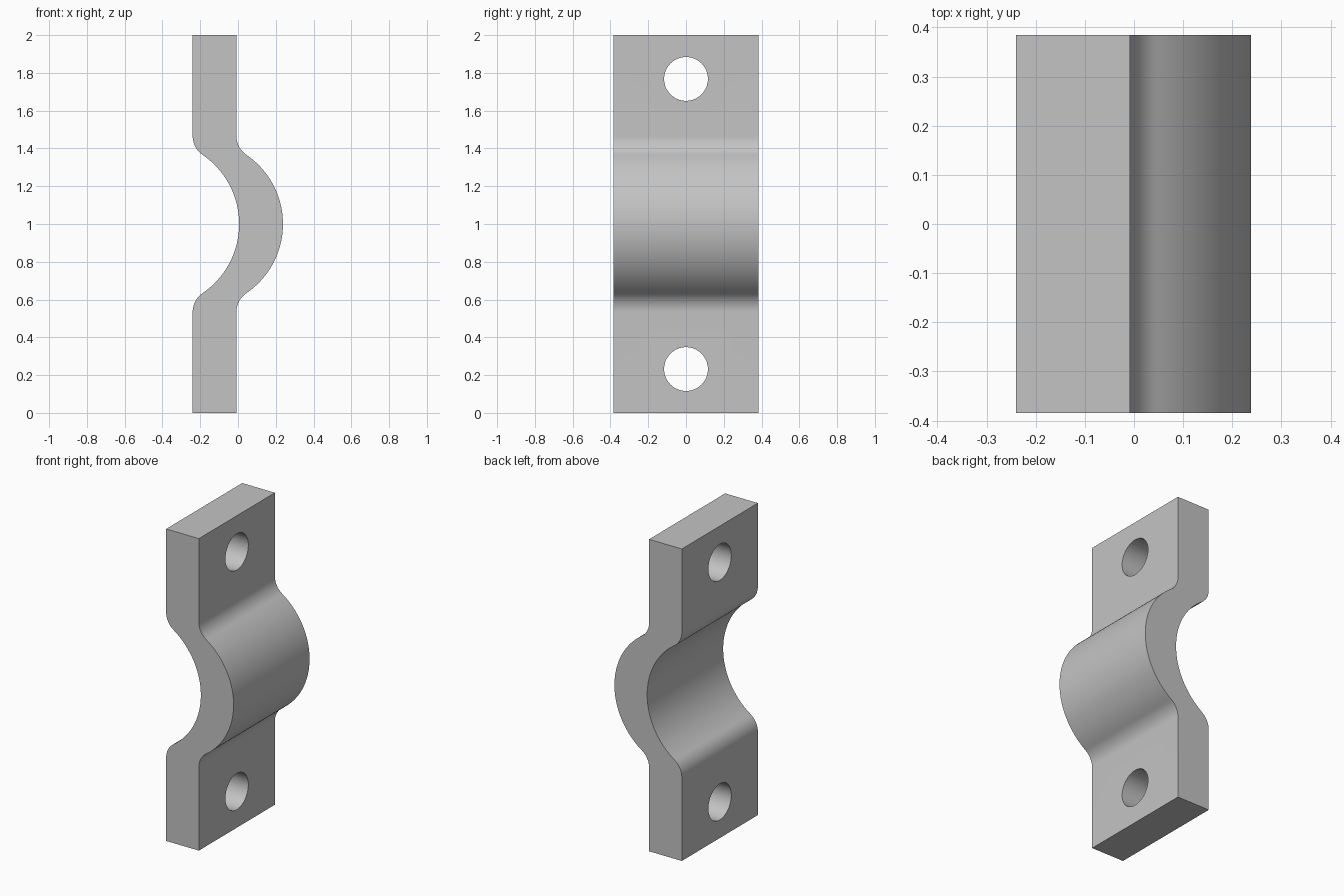
import bpy, bmesh
from math import sin, cos, sqrt, atan2, radians
from mathutils import Matrix

cube = bpy.data.objects.get("Cube")
if cube:
    bpy.data.objects.remove(cube, do_unlink=True)

# Main dimensions
HALF_W, THICK, BACK = 0.385, 0.232, -0.24
BEND_R, FILLET_R, APEX = 0.443, 0.12, 0.006
HOLE_R, HOLE_Z = 0.116, 0.768

grey = bpy.data.materials.new("plain grey")
grey.use_nodes = True
colour = (0.55, 0.55, 0.55, 1)
grey.diffuse_color = colour
grey.node_tree.nodes["Principled BSDF"].inputs["Base Color"].default_value = colour


def arc(cx, cz, r, start, end, n):
    angles = [start + (end - start) * i / n for i in range(n + 1)]
    return [(cx + r * cos(a), cz + r * sin(a)) for a in angles]


def make_object(name, bm):
    bmesh.ops.recalc_face_normals(bm, faces=bm.faces)
    mesh = bpy.data.meshes.new(name)
    bm.to_mesh(mesh)
    bm.free()
    mesh.materials.append(grey)
    obj = bpy.data.objects.new(name, mesh)
    bpy.context.collection.objects.link(obj)
    return obj


# Bent side line: flat end, fillet, wide arc, fillet, flat end
bend_x = APEX - BEND_R
fillet_x = BACK + FILLET_R
rise = sqrt((BEND_R + FILLET_R) ** 2 - (fillet_x - bend_x) ** 2)
tilt = atan2(rise, fillet_x - bend_x)
half = arc(bend_x, 1, BEND_R, 0, tilt, 24)
half += arc(fillet_x, 1 + rise, FILLET_R, tilt - radians(180), -radians(180), 12)[1:]
half.append((BACK, 2))
line = [(x, 2 - z) for x, z in reversed(half[1:])] + half
outline = line + [(x + THICK, z) for x, z in reversed(line)]

# Strap body
bm = bmesh.new()
side = bm.faces.new([bm.verts.new((x, -HALF_W, z)) for x, z in outline])
grown = bmesh.ops.extrude_face_region(bm, geom=[side])["geom"]
bmesh.ops.translate(bm, vec=(0, 2 * HALF_W, 0),
                    verts=[v for v in grown if isinstance(v, bmesh.types.BMVert)])
strap = make_object("clamp_strap", bm)

# Bolt holes
bm = bmesh.new()
for sign in (-1, 1):
    place = (Matrix.Translation((BACK + THICK / 2, 0, 1 + sign * HOLE_Z))
             @ Matrix.Rotation(radians(90), 4, 'Y'))
    bmesh.ops.create_cone(bm, cap_ends=True, segments=64, radius1=HOLE_R,
                          radius2=HOLE_R, depth=2 * THICK, matrix=place)
cutter = make_object("bolt_hole_cutter", bm)

bpy.context.view_layer.objects.active = strap
strap.select_set(True)
cut = strap.modifiers.new("bolt_holes", 'BOOLEAN')
cut.operation, cut.solver, cut.object = 'DIFFERENCE', 'EXACT', cutter
bpy.ops.object.modifier_apply(modifier=cut.name)
bpy.data.objects.remove(cutter, do_unlink=True)
bpy.ops.object.shade_smooth_by_angle(angle=radians(30))
